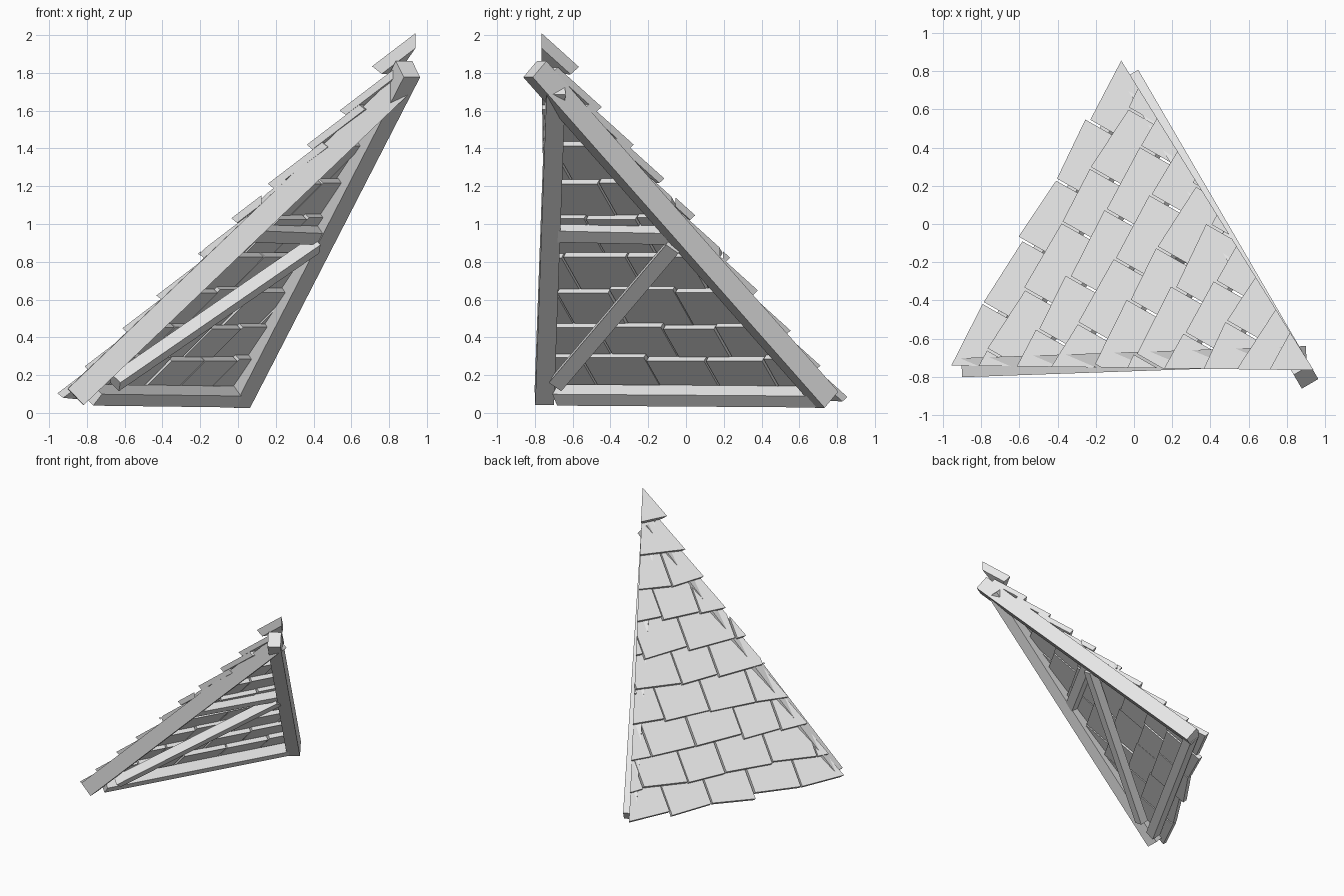
import bpy, bmesh, random
from mathutils import Vector

random.seed(4)
if "Cube" in bpy.data.objects:
    bpy.data.objects.remove(bpy.data.objects["Cube"], do_unlink=True)

grey = bpy.data.materials.new("plain_grey")
grey.use_nodes = True
grey.diffuse_color = (0.8, 0.8, 0.8, 1)
grey.node_tree.nodes["Principled BSDF"].inputs["Base Color"].default_value = grey.diffuse_color

# Roof plane frame: along the eave, up the slope, outward
MID = Vector((-0.42, 0.005, 0.06))
ALONG = Vector((-0.495, -0.869, 0)).normalized()
SLOPE = Vector((0.571, -0.325, 0.754)).normalized()
OUT = ALONG.cross(SLOPE)
UP = Vector((0, 0, 1))


def finish(bm, name):
    bmesh.ops.recalc_face_normals(bm, faces=bm.faces)
    mesh = bpy.data.meshes.new(name)
    bm.to_mesh(mesh)
    bm.free()
    mesh.materials.append(grey)
    bpy.context.collection.objects.link(bpy.data.objects.new(name, mesh))


def add_prism(bm, lower, upper):
    """Close two matching rings of points into a solid."""
    low = [bm.verts.new(p) for p in lower]
    top = [bm.verts.new(p) for p in upper]
    bm.faces.new(low[::-1])
    bm.faces.new(top)
    for i in range(len(low)):
        j = (i + 1) % len(low)
        bm.faces.new((low[i], low[j], top[j], top[i]))


def beam(name, start, end, width, depth, depth_dir):
    a, b = Vector(start), Vector(end)
    side = (b - a).cross(depth_dir).normalized()
    up = side.cross(b - a).normalized()
    ring = [side * (width / 2 * s) + up * (depth / 2 * t)
            for s, t in ((-1, -1), (1, -1), (1, 1), (-1, 1))]
    bm = bmesh.new()
    add_prism(bm, [a + r for r in ring], [b + r for r in ring])
    finish(bm, name)


# Timber frame
beam("front_hip_beam", (-0.86, -0.75, 0.085), (0.86, -0.69, 1.73), 0.10, 0.12, UP)
beam("back_hip_beam", (0.0, 0.745, 0.07), (0.90, -0.80, 1.82), 0.10, 0.12, UP)
beam("eave_beam", (-0.77, -0.68, 0.095), (0.0, 0.71, 0.085), 0.08, 0.08, OUT)
beam("cross_strut", (0.06, -0.71, 0.96), (0.43, -0.04, 0.945), 0.08, 0.08, OUT)
beam("diagonal_brace", (-0.65, -0.68, 0.16), (0.41, -0.06, 0.89), 0.08, 0.07, OUT)

# Upright planes that trim the shingles along both hips
FRONT, BACK, PEAK = Vector((-0.97, -0.74, 0)), Vector((-0.07, 0.86, 0)), Vector((0.94, -0.765, 0))
TRIMS = [(FRONT, (PEAK - FRONT).cross(UP)), (BACK, UP.cross(PEAK - BACK))]


def trim(bm):
    for point, normal in TRIMS:
        bmesh.ops.bisect_plane(bm, geom=bm.verts[:] + bm.edges[:] + bm.faces[:],
                               plane_co=point, plane_no=normal, clear_outer=True)
        rim = [e for e in bm.edges if e.is_boundary]
        if rim:
            bmesh.ops.holes_fill(bm, edges=rim, sides=0)


def shingle(bm, left, right, butt, length, height, thick):
    """Tilted slab whose lower end rests on the row beneath."""
    tilt = 0.138
    skew = random.uniform(-0.02, 0.02)
    head = butt + length
    corners = [(left, butt + skew), (right, butt - skew), (right, head), (left, head)]
    top = [MID + ALONG * u + SLOPE * v + OUT * (height - tilt * (v - butt)) for u, v in corners]
    add_prism(bm, [p - OUT * thick for p in top], top)


# Staggered shingle rows
WIDTH, STEP, ROWS = 0.368, 0.26, 9
for row in range(ROWS):
    butt = -0.05 if row == 0 else STEP * row - 0.10
    half = 0.92 * (1 - (butt + 0.05) / 2.53) + 0.05
    shift = 0 if row % 2 == 0 else WIDTH / 2
    joints = [-0.92 + shift + WIDTH * k + random.uniform(-0.03, 0.03) for k in range(-1, 7)]
    bm = bmesh.new()
    for left, right in zip(joints, joints[1:]):
        if right < -half or left > half:
            continue
        drop = random.uniform(-0.015, 0.015)
        shingle(bm, left + 0.006, right - 0.006, butt + drop, 0.33, 0.10 + drop / 3, 0.036)
    trim(bm)
    finish(bm, f"shingle_row_{row + 1}")

# Thicker cap over the peak
bm = bmesh.new()
shingle(bm, -0.3, 0.3, 2.23, 0.4, 0.14, 0.06)
trim(bm)
finish(bm, "peak_cap")
